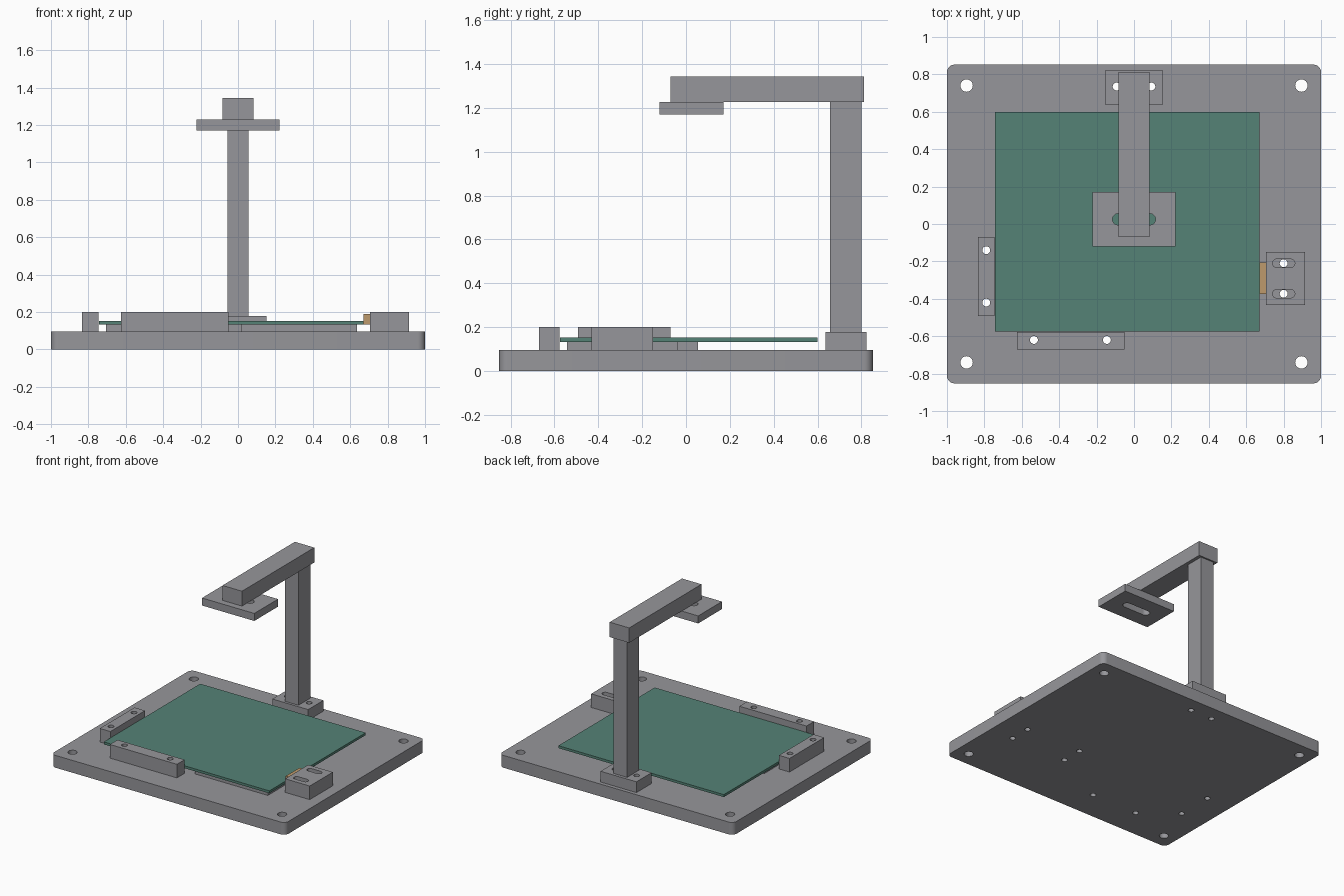
import bpy, bmesh, math

cube = bpy.data.objects.get("Cube")
if cube:
    bpy.data.objects.remove(cube, do_unlink=True)


def material(name, rgb):
    m = bpy.data.materials.new(name)
    m.use_nodes = True
    m.diffuse_color = (*rgb, 1)
    m.node_tree.nodes["Principled BSDF"].inputs["Base Color"].default_value = (*rgb, 1)
    return m


gray = material("machined gray", (0.305, 0.305, 0.325))
green = material("board green", (0.09, 0.225, 0.18))
tan = material("pin tan", (0.51, 0.32, 0.15))


def outline(cx, cy, w, d, r=0.0, steps=8):
    """Rounded rectangle; becomes a slot or circle when r is half a side."""
    if r == 0:
        return [(cx + sx * w / 2, cy + sy * d / 2)
                for sx, sy in ((1, 1), (-1, 1), (-1, -1), (1, -1))]
    pts = []
    for q, (sx, sy) in enumerate(((1, 1), (-1, 1), (-1, -1), (1, -1))):
        for i in range(steps + 1):
            a = (q + i / steps) * math.pi / 2
            pts.append((cx + sx * (w / 2 - r) + r * math.cos(a),
                        cy + sy * (d / 2 - r) + r * math.sin(a)))
    return [p for i, p in enumerate(pts) if math.dist(p, pts[i - 1]) > 1e-5]


def hole(x, y, r=0.021):
    return outline(x, y, 2 * r, 2 * r, r)


def plate(name, x, y, z, mat, holes=(), r=0.0):
    """Extruded block spanning the x, y, z ranges, pierced by the hole outlines."""
    cu = bpy.data.curves.new(name, "CURVE")
    cu.dimensions = "2D"
    cu.fill_mode = "BOTH"
    cu.extrude = (z[1] - z[0]) / 2
    body = outline(sum(x) / 2, sum(y) / 2, x[1] - x[0], y[1] - y[0], r)
    for loop in (body, *holes):
        s = cu.splines.new("POLY")
        s.points.add(len(loop) - 1)
        for p, (px, py) in zip(s.points, loop):
            p.co = (px, py, 0, 1)
        s.use_cyclic_u = True
    tmp = bpy.data.objects.new(name + "_curve", cu)
    bpy.context.collection.objects.link(tmp)
    deps = bpy.context.evaluated_depsgraph_get()
    me = bpy.data.meshes.new_from_object(tmp.evaluated_get(deps))
    bpy.data.objects.remove(tmp, do_unlink=True)
    bm = bmesh.new()
    bm.from_mesh(me)
    bmesh.ops.remove_doubles(bm, verts=bm.verts, dist=1e-5)
    bmesh.ops.translate(bm, verts=bm.verts, vec=(0, 0, sum(z) / 2))
    bmesh.ops.recalc_face_normals(bm, faces=bm.faces)
    bm.to_mesh(me)
    bm.free()
    me.name = name
    me.materials.clear()
    me.materials.append(mat)
    ob = bpy.data.objects.new(name, me)
    bpy.context.collection.objects.link(ob)
    bpy.ops.object.select_all(action="DESELECT")
    ob.select_set(True)
    bpy.context.view_layer.objects.active = ob
    bpy.ops.object.shade_smooth_by_angle(angle=math.radians(30))
    return ob


BASE, PAD, BOARD, RAIL = 0.095, 0.133, 0.152, 0.2

# Screw positions shared by the base and the parts bolted on it
corner = [(sx * 0.895, sy * 0.74) for sx in (1, -1) for sy in (1, -1)]
front = [(-0.535, -0.62), (-0.145, -0.62)]
side = [(-0.79, -0.14), (-0.79, -0.42)]
clamp = [(0.8, -0.21), (0.8, -0.373)]
pad = [(0.325, y) for _, y in clamp]
foot = [(-0.093, 0.735), (0.093, 0.735)]

# Base plate with rounded corners
plate("base_plate", (-1, 1), (-0.852, 0.852), (0, BASE), gray,
      [hole(*p, 0.033) for p in corner]
      + [hole(*p) for p in front + side + clamp + pad + foot], r=0.04)

# Circuit board and the two pads beneath it
plate("board", (-0.743, 0.67), (-0.575, 0.6), (PAD, BOARD), green)
plate("support_pad_left", (0.015, 0.635), (-0.543, -0.038), (BASE, PAD), gray,
      [hole(*p) for p in pad])
plate("support_pad_right", (-0.705, -0.085), (-0.45, 0.055), (BASE, PAD), gray)

# Locating rails
plate("front_rail", (-0.625, -0.052), (-0.67, -0.577), (BASE, RAIL), gray,
      [hole(*p) for p in front])
plate("side_rail", (-0.835, -0.745), (-0.493, -0.07), (BASE, RAIL), gray,
      [hole(*p) for p in side])

# Slotted clamp block and its contact pin
plate("clamp_block", (0.705, 0.915), (-0.432, -0.15), (BASE, RAIL), gray,
      [outline(x, y, 0.12, 0.044, 0.022) for x, y in clamp])
plate("contact_pin", (0.67, 0.705), (-0.375, -0.207), (PAD, 0.19), tan)

# Camera stand: foot, post, arm and slotted mount
plate("stand_foot", (-0.153, 0.153), (0.637, 0.823), (BASE, 0.178), gray,
      [hole(*p) for p in foot])
plate("stand_post", (-0.057, 0.057), (0.657, 0.8), (0.178, 1.228), gray)
plate("stand_arm", (-0.083, 0.083), (-0.07, 0.812), (1.228, 1.343), gray)
plate("camera_mount", (-0.223, 0.223), (-0.12, 0.17), (1.17, 1.228), gray,
      [outline(0, 0.025, 0.23, 0.06, 0.03)])
